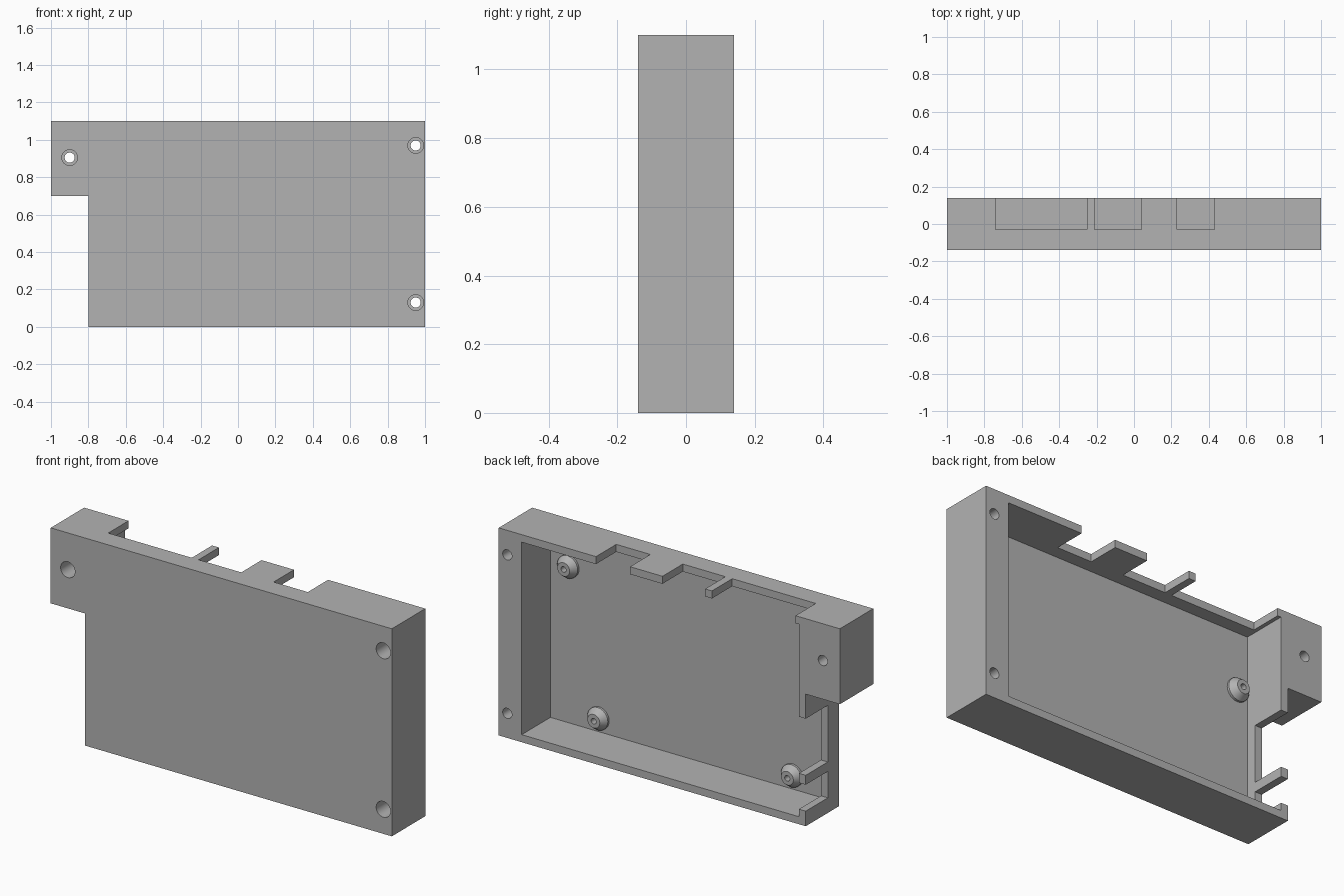
import bpy
import bmesh
import math
from mathutils import Matrix

cube = bpy.data.objects.get("Cube")
if cube:
    bpy.data.objects.remove(cube, do_unlink=True)

grey = bpy.data.materials.new("plain grey plastic")
grey.use_nodes = True
colour = (0.45, 0.45, 0.45, 1)
grey.diffuse_color = colour
grey.node_tree.nodes["Principled BSDF"].inputs["Base Color"].default_value = colour

FRONT, BACK, FLOOR = -0.14, 0.14, -0.10
HEIGHT, EAR_BOTTOM, BEYOND = 1.10, 0.70, 0.30


def finish(bm, name):
    bmesh.ops.recalc_face_normals(bm, faces=bm.faces)
    mesh = bpy.data.meshes.new(name)
    bm.to_mesh(mesh)
    bm.free()
    mesh.materials.append(grey)
    obj = bpy.data.objects.new(name, mesh)
    bpy.context.collection.objects.link(obj)
    return obj


def prism(name, outline, y0, y1):
    """Extrude an x-z outline from y0 to y1."""
    bm = bmesh.new()
    face = bm.faces.new([bm.verts.new((x, y0, z)) for x, z in outline])
    out = bmesh.ops.extrude_face_region(bm, geom=[face])
    verts = [v for v in out["geom"] if isinstance(v, bmesh.types.BMVert)]
    bmesh.ops.translate(bm, vec=(0, y1 - y0, 0), verts=verts)
    return finish(bm, name)


def box(name, x0, x1, y0, y1, z0, z1):
    return prism(name, [(x0, z0), (x1, z0), (x1, z1), (x0, z1)], y0, y1)


def rod(name, x, z, radius, y0, y1):
    ring = [i * math.tau / 32 for i in range(32)]
    return prism(name, [(x + radius * math.cos(a), z + radius * math.sin(a)) for a in ring], y0, y1)


def cut(target, cutter):
    cutter.hide_render = True
    mod = target.modifiers.new("cut", "BOOLEAN")
    mod.operation = "DIFFERENCE"
    mod.solver = "EXACT"
    mod.object = cutter
    activate(target)
    bpy.ops.object.modifier_apply(modifier=mod.name)
    bpy.data.objects.remove(cutter, do_unlink=True)


def activate(obj):
    bpy.ops.object.select_all(action="DESELECT")
    obj.select_set(True)
    bpy.context.view_layer.objects.active = obj


def smooth(obj):
    activate(obj)
    bpy.ops.object.shade_smooth_by_angle(angle=math.radians(25))


# Tray with the mounting ear on its right
tray = prism("enclosure_tray", [(-0.8, 0), (1, 0), (1, HEIGHT), (-1, HEIGHT),
                                (-1, EAR_BOTTOM), (-0.8, EAR_BOTTOM)], FRONT, BACK)
cut(tray, box("cavity", -0.76, 0.865, FLOOR, BEYOND, 0.04, 1.06))

# Connector notches in the top wall
for x0, x1 in [(-0.74, -0.25), (-0.21, 0.04), (0.23, 0.43)]:
    cut(tray, box("top_notch", x0, x1, -0.03, BEYOND, 1.0, 1.2))

# Openings in the right wall, leaving a thin strut between them
for z0, z1 in [(0.08, 0.22), (0.27, 0.57)]:
    cut(tray, box("side_opening", -0.9, -0.7, -0.045, BEYOND, z0, z1))

# Screw holes with a wide bore from the front
for x, z in [(-0.9, 0.905), (0.95, 0.97), (0.95, 0.13)]:
    cut(tray, rod("screw_hole", x, z, 0.027, -BEYOND, BEYOND))
    cut(tray, rod("screw_bore", x, z, 0.042, -BEYOND, 0.0))
smooth(tray)


def standoff(name, x, z):
    """Turn a hollow tapered post about the y axis."""
    profile = [(0.06, FLOOR - 0.002), (0.06, -0.088), (0.036, -0.055),
               (0.015, -0.055), (0.015, FLOOR + 0.002), (0, FLOOR + 0.002)]
    bm = bmesh.new()
    verts = [bm.verts.new((r, y, 0)) for r, y in profile]
    edges = [bm.edges.new(pair) for pair in zip(verts, verts[1:])]
    bmesh.ops.spin(bm, geom=verts + edges, cent=(0, 0, 0), axis=(0, 1, 0),
                   angle=math.tau, steps=28)
    bmesh.ops.remove_doubles(bm, verts=bm.verts, dist=0.0001)
    bmesh.ops.transform(bm, matrix=Matrix.Translation((x, 0, z)), verts=bm.verts)
    bmesh.ops.recalc_face_normals(bm, faces=bm.faces)
    # The post is open at its base, so make sure the rim faces the back
    top = max(bm.faces, key=lambda f: f.calc_center_median().y)
    if top.normal.y < 0:
        bmesh.ops.reverse_faces(bm, faces=bm.faces)
    mesh = bpy.data.meshes.new(name)
    bm.to_mesh(mesh)
    bm.free()
    mesh.materials.append(grey)
    obj = bpy.data.objects.new(name, mesh)
    bpy.context.collection.objects.link(obj)
    smooth(obj)


# Board standoffs on the tray floor
for name, x, z in [("upper_left", 0.757, 0.87), ("lower_left", 0.58, 0.113),
                   ("lower_right", -0.555, 0.114), ("upper_right", -0.70, 0.757)]:
    standoff(name + "_standoff", x, z)
